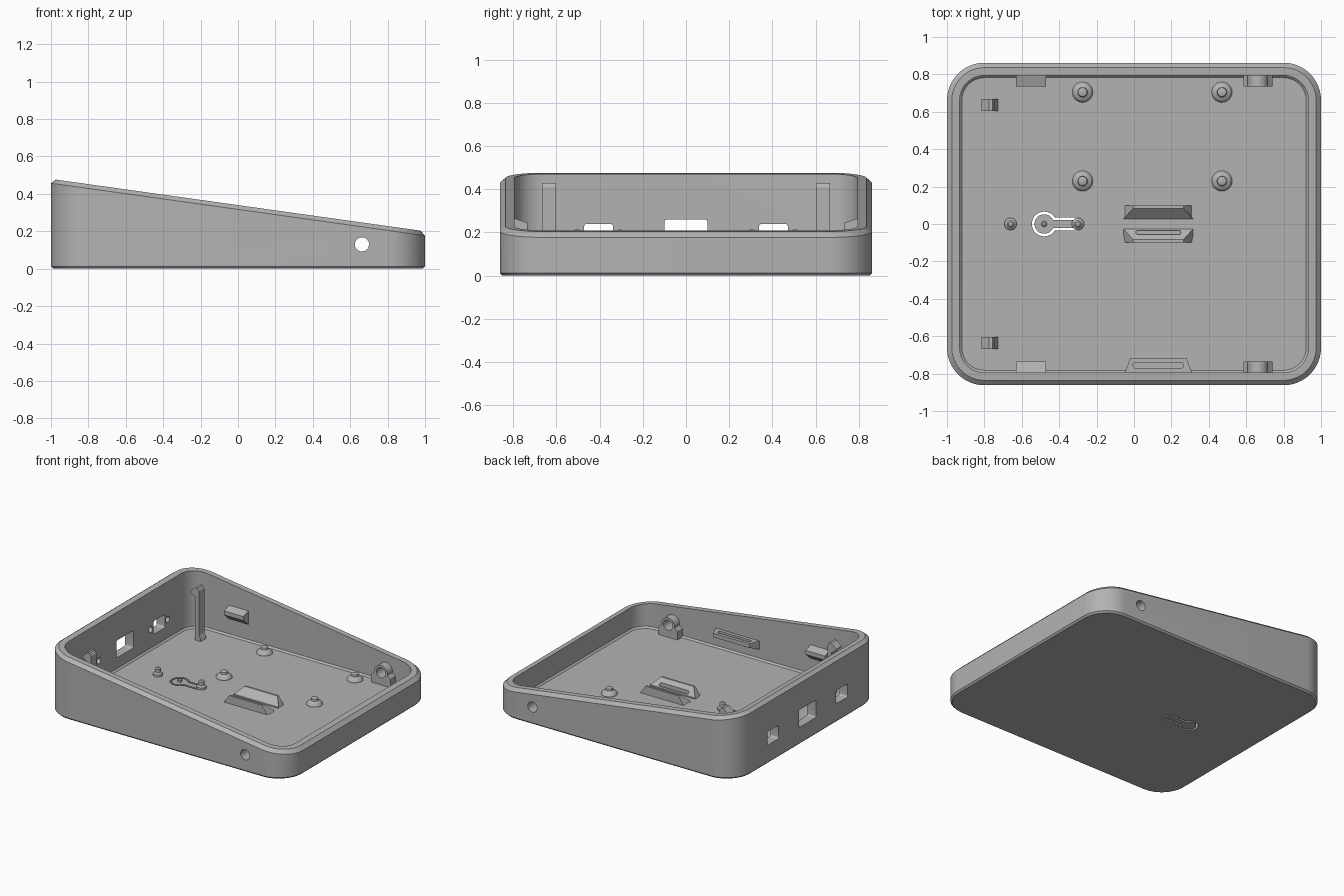
import bpy, bmesh, math

cube = bpy.data.objects.get("Cube")
if cube:
    bpy.data.objects.remove(cube, do_unlink=True)

grey = bpy.data.materials.new("plain grey")
grey.use_nodes = True
COLOUR = (0.45, 0.45, 0.45, 1)
grey.diffuse_color = COLOUR
grey.node_tree.nodes["Principled BSDF"].inputs["Base Color"].default_value = COLOUR

FLOOR = 0.04
BASE = FLOOR - 0.01


def finish(name, bm):
    bmesh.ops.recalc_face_normals(bm, faces=bm.faces)
    mesh = bpy.data.meshes.new(name)
    bm.to_mesh(mesh)
    bm.free()
    mesh.materials.append(grey)
    obj = bpy.data.objects.new(name, mesh)
    bpy.context.collection.objects.link(obj)
    return obj


def circle(u, v, r, n=32):
    return [(u + r * math.cos(math.tau * i / n), v + r * math.sin(math.tau * i / n)) for i in range(n)]


def rounded(u, v, hu, hv, r, n=6):
    pts = []
    for k, (su, sv) in enumerate(((1, 1), (-1, 1), (-1, -1), (1, -1))):
        for i in range(n + 1):
            a = (k + i / n) * math.pi / 2
            pts.append((u + su * (hu - r) + r * math.cos(a), v + sv * (hv - r) + r * math.sin(a)))
    return pts


def prism(name, pts, axis, lo, hi):
    """Extrude a 2D outline along an axis: X uses (y, z), Y uses (x, z), Z uses (x, y)."""
    place = {"X": lambda u, v, w: (w, u, v),
             "Y": lambda u, v, w: (u, w, v),
             "Z": lambda u, v, w: (u, v, w)}[axis]
    bm = bmesh.new()
    a, b = [[bm.verts.new(place(u, v, w)) for u, v in pts] for w in (lo, hi)]
    bm.faces.new(a)
    bm.faces.new(b)
    for i in range(len(pts)):
        j = (i + 1) % len(pts)
        bm.faces.new((a[i], a[j], b[j], b[i]))
    return finish(name, bm)


def lathe(name, x, y, profile, n=24):
    """Stack of rings (radius, height) closed at both ends."""
    bm = bmesh.new()
    rings = [[bm.verts.new((u, v, z)) for u, v in circle(x, y, r, n)] for r, z in profile]
    for a, b in zip(rings, rings[1:]):
        for i in range(n):
            j = (i + 1) % n
            bm.faces.new((a[i], a[j], b[j], b[i]))
    bm.faces.new(rings[0])
    bm.faces.new(rings[-1])
    return finish(name, bm)


def cut(obj, cutter):
    mod = obj.modifiers.new("cut", "BOOLEAN")
    mod.operation = "DIFFERENCE"
    mod.solver = "EXACT"
    mod.object = cutter
    bpy.context.view_layer.objects.active = obj
    bpy.ops.object.modifier_apply(modifier=mod.name)
    bpy.data.objects.remove(cutter, do_unlink=True)


def taper(obj, middle, amount, rule):
    for v in obj.data.vertices:
        if rule(v.co):
            v.co.x += amount if v.co.x < middle else -amount


# Tray shell: nested rounded outlines from the underside, over the sloping rim, to the floor
def slope(height):
    return lambda x: height - 0.14 * x


def flat(height):
    return lambda x: height


SHELL = [(0.012, flat(0)), (0, flat(0.012)), (0, slope(0.317)), (0.026, slope(0.34)),
         (0.068, slope(0.34)), (0.068, flat(FLOOR + 0.012)), (0.08, flat(FLOOR))]
bm = bmesh.new()
loops = [[bm.verts.new((x, y, z(x))) for x, y in rounded(0, 0, 1 - d, 0.862 - d, 0.2 - d, 12)]
         for d, z in SHELL]
for a, b in zip(loops, loops[1:]):
    for i in range(len(a)):
        j = (i + 1) % len(a)
        bm.faces.new((a[i], a[j], b[j], b[i]))
bm.faces.new(loops[0])
bm.faces.new(loops[-1])
tray = finish("tray_shell", bm)

# Ports and blind screw holes in the tall wall
cut(tray, prism("port", rounded(0, 0.195, 0.1, 0.065, 0.012), "X", -1.1, -0.85))
for side in (-1, 1):
    cut(tray, prism("port", rounded(side * 0.405, 0.19, 0.067, 0.05, 0.015), "X", -1.1, -0.85))
    for y in (0.305, 0.505):
        cut(tray, prism("pilot", circle(side * y, 0.19, 0.022, 20), "X", -0.97, -0.85))

# Spring button slit in the floor
CX, OUT, IN, END = -0.48, 0.066, 0.052, -0.3
slit = []
for r, half, way in ((OUT, 0.036, 1), (IN, 0.022, -1)):
    start = math.asin(half / r)
    arc = [start + (math.tau - 2 * start) * i / 32 for i in range(33)]
    path = [(END, half)] + [(CX + r * math.cos(a), r * math.sin(a)) for a in arc] + [(END, -half)]
    slit += path[::way]
cut(tray, prism("slit", slit, "Z", -0.1, 0.15))

parts = [tray]

# Side screw bosses, bored through with the wall
for side, word in ((-1, "front"), (1, "back")):
    lo, hi = sorted((side * 0.735, side * 0.81))
    block = prism(word + "_screw_block",
                  [(0.585, BASE), (0.74, BASE), (0.74, 0.1), (0.715, 0.125), (0.61, 0.125), (0.585, 0.1)],
                  "Y", lo, hi)
    collar = prism(word + "_screw_collar", circle(0.6625, 0.13, 0.055), "Y", lo, hi)
    lo, hi = sorted((side * 0.65, side * 1.0))
    for obj in (tray, block, collar):
        cut(obj, prism("bore", circle(0.6625, 0.13, 0.038), "Y", lo, hi))
    parts += [block, collar]

    # Wedge tab high on each long wall
    tab = [(side * y, z) for y, z in ((0.81, 0.15), (0.735, 0.215), (0.735, 0.245), (0.81, 0.27))]
    parts.append(prism(word + "_wall_tab", tab, "X", -0.63, -0.47))

    # Tall snap clip with a hook facing the ports
    clip = [(-0.775, BASE), (-0.725, BASE), (-0.733, 0.06), (-0.745, 0.08), (-0.745, 0.41), (-0.757, 0.43),
            (-0.775, 0.43), (-0.815, 0.395), (-0.815, 0.385), (-0.775, 0.36)]
    lo, hi = sorted((side * 0.603, side * 0.667))
    parts.append(prism(word + "_snap_clip", clip, "Y", lo, hi))

# Board standoffs with locating pins
for x in (-0.275, 0.47):
    for y in (0.23, 0.705):
        parts.append(lathe("board_standoff", x, y,
                           [(0.055, BASE), (0.055, 0.045), (0.045, 0.06), (0.028, 0.068),
                            (0.026, 0.07), (0.024, 0.085), (0.012, 0.09)]))

# Small pegs either side of the spring button, and its centre pin
for x in (-0.66, -0.3):
    parts.append(lathe("floor_peg", x, 0, [(0.033, BASE), (0.033, 0.055), (0.02, 0.065),
                                           (0.02, 0.09), (0.012, 0.097)]))
parts.append(lathe("button_pin", CX, 0, [(0.015, BASE), (0.015, 0.055), (0.008, 0.06)], 16))

# Pair of ramped holder bars, the front one slotted
MID, LEFT, RIGHT = 0.13, -0.055, 0.315
for side, word in ((1, "back"), (-1, "front")):
    ramp = [(side * y, z) for y, z in ((0.098, BASE), (0.098, 0.1), (0.083, 0.1), (0.028, 0.05), (0.028, BASE))]
    bar = prism(word + "_holder_bar", ramp, "X", LEFT, RIGHT)
    taper(bar, MID, 0.05, lambda co: co.z > 0.09)
    if side < 0:
        cut(bar, prism("slot", rounded(MID, -0.045, 0.12, 0.01, 0.009), "Z", 0.045, 0.2))
    parts.append(bar)

# Slotted ledge on the front wall
ledge = prism("front_wall_ledge", [(-0.81, 0.11), (-0.717, 0.15), (-0.717, 0.18), (-0.81, 0.18)],
              "X", LEFT, RIGHT)
taper(ledge, MID, 0.035, lambda co: co.y > -0.75)
cut(ledge, prism("slot", rounded(MID, -0.755, 0.135, 0.014, 0.012), "Z", 0.155, 0.3))
parts.append(ledge)

# Smooth the round surfaces while keeping edges crisp
bpy.ops.object.select_all(action="DESELECT")
for obj in parts:
    obj.select_set(True)
bpy.context.view_layer.objects.active = tray
bpy.ops.object.shade_smooth_by_angle(angle=math.radians(30))
